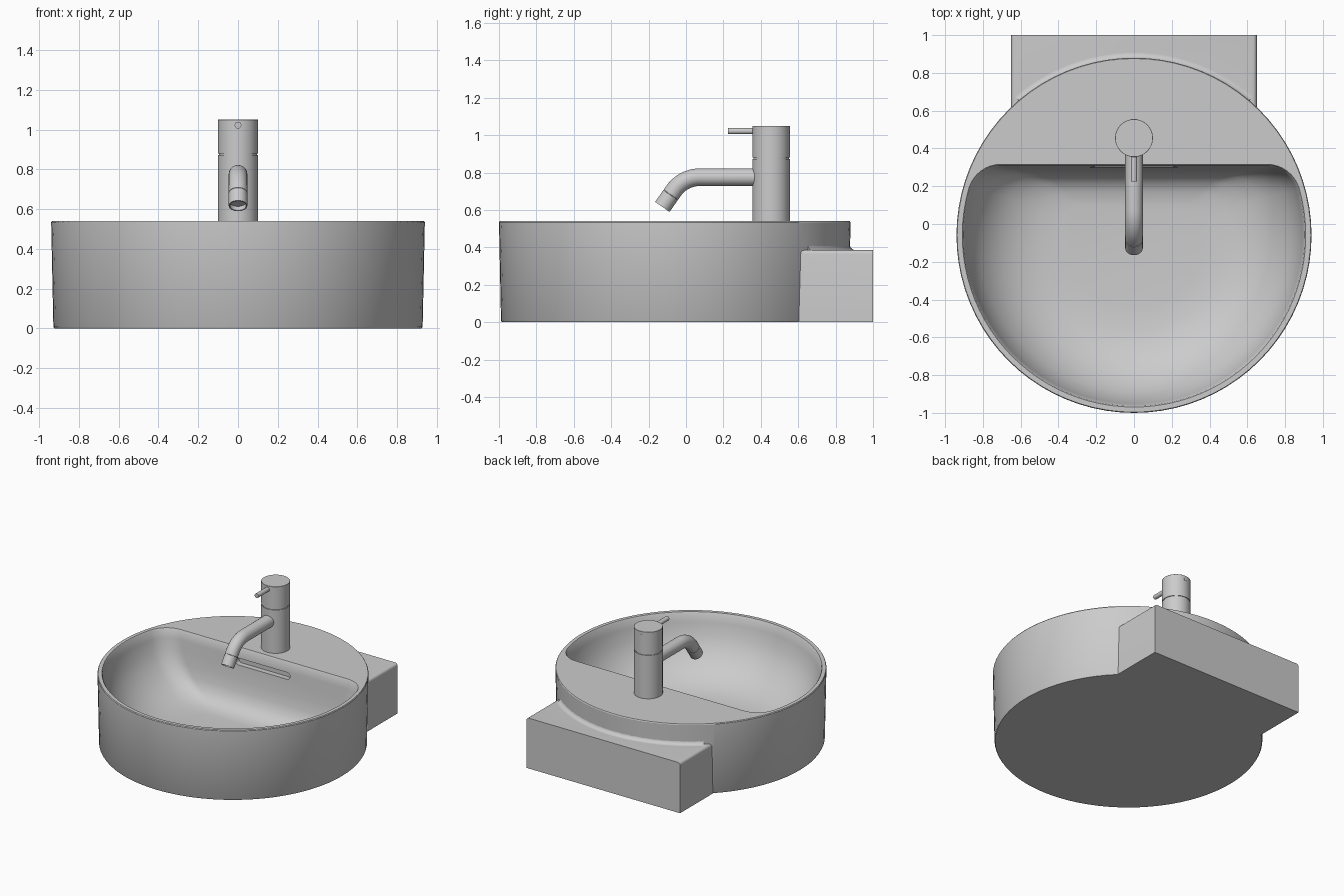
import bpy, bmesh
from math import sin, cos, pi, sqrt, atan2, radians
from mathutils import Vector

if "Cube" in bpy.data.objects:
    bpy.data.objects.remove(bpy.data.objects["Cube"])

CY = -0.06      # basin centre in y
FY = 0.455      # faucet centre in y


def loft(name, rings):
    """Closed solid skinned through rings of equal point count."""
    bm = bmesh.new()
    vr = [[bm.verts.new(p) for p in ring] for ring in rings]
    n = len(vr[0])
    for a, b in zip(vr, vr[1:]):
        for i in range(n):
            j = (i + 1) % n
            bm.faces.new((a[i], a[j], b[j], b[i]))
    bm.faces.new(vr[0])
    bm.faces.new(vr[-1])
    bmesh.ops.recalc_face_normals(bm, faces=bm.faces)
    me = bpy.data.meshes.new(name)
    bm.to_mesh(me)
    bm.free()
    ob = bpy.data.objects.new(name, me)
    bpy.context.collection.objects.link(ob)
    return ob


def activate(ob):
    bpy.ops.object.select_all(action='DESELECT')
    ob.select_set(True)
    bpy.context.view_layer.objects.active = ob


def smooth(ob, angle=32):
    activate(ob)
    bpy.ops.object.shade_smooth_by_angle(angle=radians(angle))


def combine(ob, other, op):
    other.hide_render = True
    m = ob.modifiers.new(op, 'BOOLEAN')
    m.operation, m.solver, m.object = op, 'EXACT', other
    activate(ob)
    bpy.ops.object.modifier_apply(modifier=m.name)
    bpy.data.objects.remove(other)


def lathe(name, profile, cy, n):
    return loft(name, [[(r * cos(2 * pi * i / n), cy + r * sin(2 * pi * i / n), z)
                        for i in range(n)] for r, z in profile])


def tube(name, path, n=24):
    """path: (y, z, downward angle, radius); sweeps towards -y in the yz plane."""
    rings = []
    for y, z, a, r in path:
        up = Vector((0, -sin(a), cos(a)))
        rings.append([Vector((0, y, z)) + Vector((r * cos(2 * pi * i / n), 0, 0))
                      + up * r * sin(2 * pi * i / n) for i in range(n)])
    return loft(name, rings)


def d_outline(z, R, d, c):
    """Circle of radius R cut straight at y = d, corners rounded by c."""
    fx = sqrt((R - c) ** 2 - (d - c) ** 2)
    a0 = atan2(d - c, fx)
    pts = []
    for i in range(8):
        a = pi / 2 + (a0 - pi / 2) * i / 8
        pts.append((fx + c * cos(a), CY + d - c + c * sin(a), z))
    for i in range(57):
        a = a0 - (pi + 2 * a0) * i / 56
        pts.append((R * cos(a), CY + R * sin(a), z))
    for i in range(7, -1, -1):
        x, y, _ = pts[i]
        pts.append((-x, y, z))
    return pts


# basin drum
basin = lathe("basin", [(0.924, 0), (0.929, 0.008), (0.94, 0.534), (0.936, 0.54)], CY, 80)

# wall mounting block with softened long edges
W, H, B = 0.65, 0.385, 0.02
half = [(W, 0)] + [(W - B + B * cos(t), H - B + B * sin(t))
                   for t in [pi / 2 * k / 4 for k in range(5)]]
section = half + [(-x, z) for x, z in reversed(half)]
block = loft("wall_block", [[(x, y, z) for x, z in section] for y in (0.35, 1.0)])
combine(basin, block, 'UNION')

# bowl hollow: a deep round dish cut by a steep back wall
bowl = loft("bowl_cutter", [d_outline(*lv) for lv in [
    (0.56, 0.91, 0.377, 0.178), (0.541, 0.91, 0.377, 0.178), (0.533, 0.904, 0.371, 0.172),
    (0.47, 0.892, 0.364, 0.17), (0.38, 0.868, 0.356, 0.17), (0.30, 0.828, 0.348, 0.17),
    (0.22, 0.765, 0.336, 0.17), (0.16, 0.69, 0.316, 0.17), (0.115, 0.6, 0.28, 0.17),
    (0.09, 0.5, 0.23, 0.15), (0.08, 0.38, 0.16, 0.11)]])
combine(basin, bowl, 'DIFFERENCE')

# overflow slot in the back wall
slot_pts = [(s * 0.205 + 0.025 * cos(a), 0.435 + 0.025 * sin(a))
            for s, base in ((1, -pi / 2), (-1, pi / 2))
            for a in [base + pi * k / 8 for k in range(9)]]
slot = loft("slot_cutter", [[(x, y, z) for x, z in slot_pts] for y in (0.2, 0.34)])
combine(basin, slot, 'DIFFERENCE')
smooth(basin)

# concave fillet where the drum meets the block top
F = 0.03
cove = [(0.92, H - 0.01), (0.936 + F, H - 0.01)] + [
    (0.936 + F - F * sin(t), H + F - F * cos(t)) for t in [pi / 2 * k / 6 for k in range(7)]
] + [(0.92, H + F)]
fillet = loft("block_fillet", [[(r * cos(a), CY + r * sin(a), z) for r, z in cove]
              for a in [radians(49.5 + 81 * k / 32) for k in range(33)]])
smooth(fillet)

# faucet column with a seam groove below the lever cap
column = lathe("faucet_column", [(0.1, 0.535), (0.1, 0.872), (0.095, 0.872), (0.095, 0.88),
                                 (0.1, 0.88), (0.1, 1.049), (0.099, 1.05)], FY, 48)
smooth(column)

# spout: straight, bend, then recessed outlet
R, BR, END = 0.047, 0.17, radians(55)
path = [(0.41, 0.775, 0, R)]
for k in range(11):
    a = END * k / 10
    path.append((0.073 - BR * sin(a), 0.775 - BR * (1 - cos(a)), a, R))
y0, z0 = path[-1][:2]
for dist, r in ((0.025, R), (0.026, R - 0.002), (0.028, R - 0.002), (0.029, R),
                (0.105, R), (0.105, R - 0.006), (0.08, R - 0.006)):
    path.append((y0 - dist * cos(END), z0 - dist * sin(END), END, r))
spout = tube("spout", path)
smooth(spout)

# lever pin through the cap, its end showing at the back
lever = tube("lever_pin", [(0.556, 1.022, 0, 0.012), (0.5, 1.022, 0, 0.012),
                           (0.48, 1.022, 0, 0.017), (0.225, 1.022, 0, 0.017)], 16)
smooth(lever)
